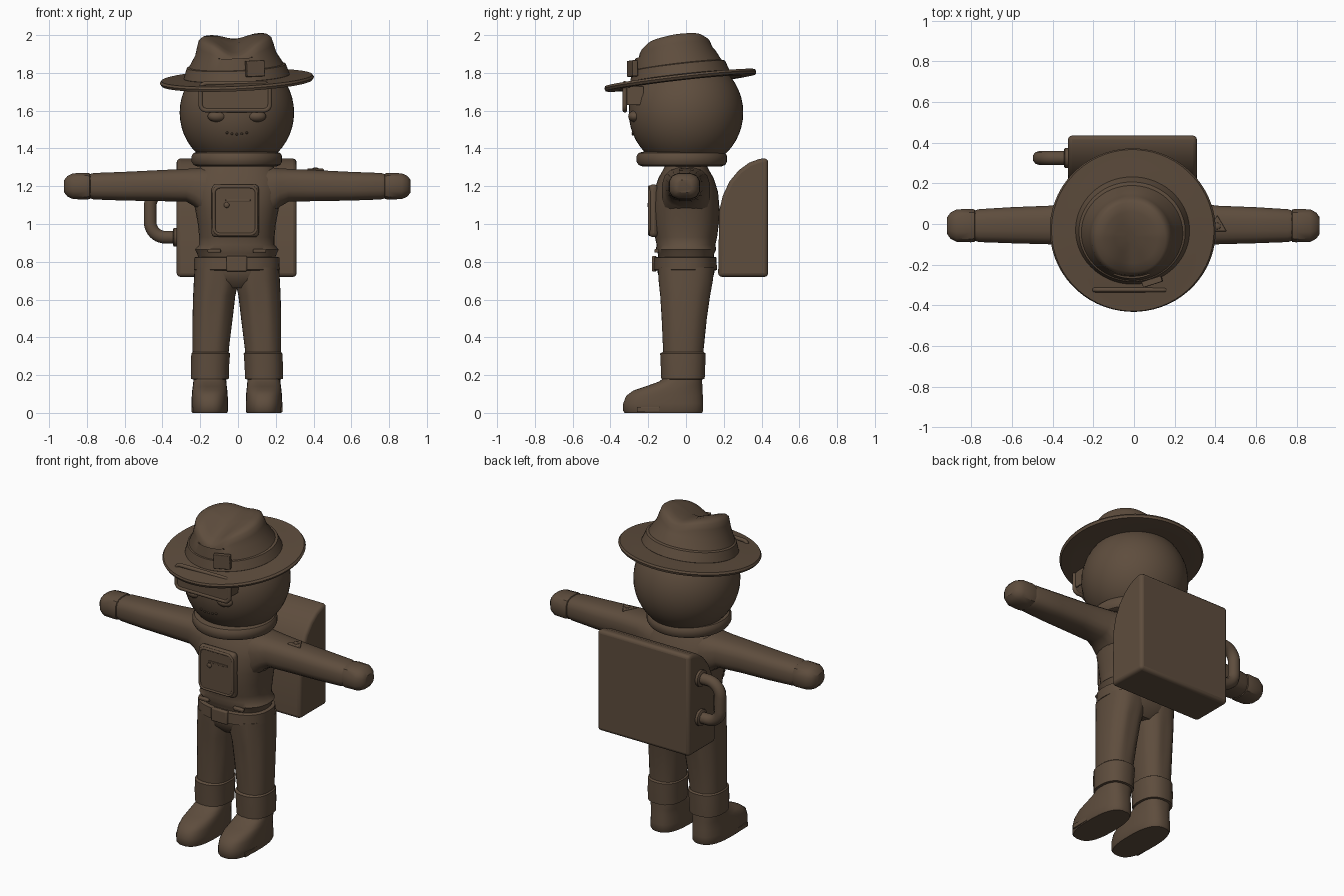
import bpy, bmesh, math
from mathutils import Matrix, Vector

old = bpy.data.objects.get("Cube")
if old:
    bpy.data.objects.remove(old, do_unlink=True)

brown = bpy.data.materials.new("warm_brown")
brown.use_nodes = True
COLOUR = (0.112, 0.074, 0.047, 1)
brown.diffuse_color = COLOUR
brown.node_tree.nodes["Principled BSDF"].inputs["Base Color"].default_value = COLOUR
MID = -0.006  # body centre line in x


def activate(ob):
    bpy.ops.object.select_all(action='DESELECT')
    ob.select_set(True)
    bpy.context.view_layer.objects.active = ob


def finish(name, bm, bevel=0, angle=35):
    bmesh.ops.recalc_face_normals(bm, faces=bm.faces)
    me = bpy.data.meshes.new(name)
    bm.to_mesh(me)
    bm.free()
    me.materials.append(brown)
    ob = bpy.data.objects.new(name, me)
    bpy.context.collection.objects.link(ob)
    activate(ob)
    bpy.ops.object.shade_smooth_by_angle(angle=math.radians(angle))
    if bevel:
        mod = ob.modifiers.new("soft_edges", 'BEVEL')
        mod.width, mod.segments = bevel, 3
    return ob


def loft(name, rings, axis='z', n=32, power=2.0, shape=None, angle=35):
    """Rings are (position, centre_a, centre_b, radius_a, radius_b) along the axis."""
    bm = bmesh.new()
    loops = []
    for p, ca, cb, ra, rb in rings:
        loop = []
        for i in range(n):
            t = math.tau * (i + 0.5) / n
            c, s = math.cos(t), math.sin(t)
            a = ca + ra * math.copysign(abs(c) ** (2 / power), c)
            b = cb + rb * math.copysign(abs(s) ** (2 / power), s)
            co = Vector((a, b, p)) if axis == 'z' else Vector((p, a, b))
            loop.append(bm.verts.new(shape(co, t) if shape else co))
        loops.append(loop)
    for lo, hi in zip(loops, loops[1:]):
        for i in range(n):
            j = (i + 1) % n
            bm.faces.new((lo[i], lo[j], hi[j], hi[i]))
    bm.faces.new(loops[0][::-1])
    bm.faces.new(loops[-1])
    return finish(name, bm, angle=angle)


def box(name, centre, size, bevel=0.01, rot=None):
    bm = bmesh.new()
    m = Matrix.Translation(centre) @ (rot or Matrix()) @ Matrix.Diagonal((*size, 1))
    bmesh.ops.create_cube(bm, size=1, matrix=m)
    return finish(name, bm, bevel)


def ball(name, centre, size, seg=24):
    bm = bmesh.new()
    m = Matrix.Translation(centre) @ Matrix.Diagonal((*size, 1))
    bmesh.ops.create_uvsphere(bm, u_segments=seg, v_segments=seg // 2, radius=1, matrix=m)
    return finish(name, bm)


def tube(name, points, radius, closed=False):
    cu = bpy.data.curves.new(name, 'CURVE')
    cu.dimensions = '3D'
    cu.bevel_depth, cu.bevel_resolution, cu.use_fill_caps = radius, 3, True
    sp = cu.splines.new('POLY')
    sp.points.add(len(points) - 1)
    for pt, co in zip(sp.points, points):
        pt.co = (*co, 1)
    sp.use_cyclic_u = closed
    cu.materials.append(brown)
    ob = bpy.data.objects.new(name, cu)
    bpy.context.collection.objects.link(ob)
    activate(ob)
    bpy.ops.object.convert(target='MESH')
    bpy.ops.object.shade_smooth_by_angle(angle=math.radians(40))


def arc(cx, cz, r, start, y, steps=6):
    angles = [math.radians(start + 90 * i / steps) for i in range(steps + 1)]
    return [(cx + r * math.cos(a), y, cz + r * math.sin(a)) for a in angles]


def frame(name, x0, x1, z0, z1, y, corner, radius):
    tube(name, arc(x1 - corner, z1 - corner, corner, 0, y)
         + arc(x0 + corner, z1 - corner, corner, 90, y)
         + arc(x0 + corner, z0 + corner, corner, 180, y)
         + arc(x1 - corner, z0 + corner, corner, 270, y), radius, True)


# Head and face
ball("head", (MID, 0, 1.59), (0.303, 0.303, 0.303), 48)
for side in (-1, 1):
    ball("eye", (MID + side * 0.105, -0.272, 1.57), (0.05, 0.034, 0.03))
    box("visor_arm", (-0.015 + side * 0.178, -0.275, 1.68), (0.012, 0.1, 0.1), 0.004)
for i in range(-2, 3):
    ball("mouth_dot", (MID + i * 0.026, -0.281, 1.475 + 0.002 * i * i), (0.007,) * 3, 8)
box("visor_plate", (-0.015, -0.322, 1.67), (0.36, 0.014, 0.13), 0.006)
frame("visor_frame", -0.198, 0.168, 1.602, 1.745, -0.324, 0.03, 0.012)

# Collar ring
loft("collar_ring", [(z, MID, -0.022, r, r) for z, r in
     ((1.305, .21), (1.313, .23), (1.33, .24), (1.36, .24), (1.376, .23), (1.384, .2))], n=48)

# Hat, built level then tilted back and sideways
tilt = (Matrix.Translation((MID, -0.03, 1.762))
        @ Matrix.Rotation(math.radians(6.5), 4, 'X') @ Matrix.Rotation(math.radians(-2.5), 4, 'Y'))


def crease(co, t):
    """Pinched crown: a dip along the middle, deepest at the front."""
    if co.z > 0.17:
        depth = 0.035 + 0.035 * max(0, min(1, (0.08 - co.y) / 0.25))
        co.z -= depth * math.exp(-(co.x / 0.09) ** 2)
        co.z -= 0.02 * max(0, -co.y / 0.2)
    return co


brim = loft("hat_brim", [(-.004, 0, 0, .25, .25), (-.016, 0, 0, .33, .33), (-.014, 0, 0, .4, .4),
     (0, 0, 0, .409, .405), (.012, 0, 0, .4, .4), (.014, 0, 0, .33, .33), (.02, 0, 0, .26, .25)], n=64)
crown = loft("hat_crown", [(z, 0, y, rx, ry) for z, y, rx, ry in
     ((0, 0, .28, .262), (.03, 0, .268, .252), (.08, -.005, .25, .235), (.14, -.012, .215, .212),
      (.19, -.015, .202, .203), (.222, -.015, .192, .194), (.238, -.015, .172, .174),
      (.243, -.015, .13, .13), (.245, -.015, .08, .08), (.245, -.015, .03, .03))],
     n=64, shape=crease, angle=50)
band = loft("hat_band", [(z, 0, 0, rx, ry) for z, rx, ry in
     ((.015, .277, .262), (.02, .281, .266), (.075, .262, .247), (.08, .25, .235))], n=64)
patch = box("hat_patch", (0.1, -0.245, 0.085), (0.1, 0.03, 0.085), 0.004,
            Matrix.Rotation(math.radians(-6), 4, 'X') @ Matrix.Rotation(math.radians(18), 4, 'Z'))
for ob in (brim, crown, band, patch):
    ob.data.transform(tilt)

# Torso
loft("torso", [(z, MID, 0, rx, ry) for z, rx, ry in
     ((.8, .195, .145), (.845, .212, .15), (.865, .222, .16), (.89, .2, .156), (.93, .2, .165),
      (1.0, .207, .174), (1.08, .222, .178), (1.17, .24, .17), (1.24, .235, .148),
      (1.29, .205, .12), (1.33, .17, .1))], n=40, power=2.4, angle=45)

# Chest panel with rim, slot and knob
box("chest_panel", (-0.015, -0.172, 1.07), (0.25, 0.048, 0.28), 0.022)
frame("chest_panel_rim", -0.128, 0.098, 0.945, 1.197, -0.193, 0.035, 0.008)
box("chest_slot", (0.0, -0.196, 1.125), (0.13, 0.008, 0.012), 0.003)
ball("chest_knob", (-0.06, -0.197, 1.1), (0.015, 0.008, 0.015), 12)

# Belt and buckle
loft("belt", [(z, MID, -0.004, rx, rx - .06) for z, rx in
     ((.755, .222), (.758, .228), (.822, .226), (.826, .218))], n=40, power=2.4)
box("belt_buckle", (-0.007, -0.168, 0.79), (0.11, 0.026, 0.082), 0.008)
for side in (-1, 1):
    box("belt_loop", (MID + side * 0.12, -0.155, 0.858), (0.07, 0.025, 0.02), 0.006)

# Hips
loft("hips", [(.66, MID, 0, .1, .1), (.7, MID, 0, .19, .14),
     (.74, MID, 0, .22, .15), (.78, MID, 0, .222, .155)], n=40, power=2.4)


def pleats(co, t):
    """Shallow trouser folds, fading out at both ends."""
    fade = max(0, min(1, (co.z - 0.34) / 0.15, (0.74 - co.z) / 0.1))
    co.y *= 1 - 0.05 * fade * (0.5 + 0.5 * math.cos(8 * t))
    return co


# Arms, hands, legs and shoes
for side, label in ((1, "left"), (-1, "right")):
    def arm_rings(rows):
        return [(MID / 2 + side * x, y, z, ry, rz) for x, y, z, ry, rz in rows]

    def leg_rings(rows):
        return [(z, MID + side * (a + b) / 2, (f + k) / 2, (b - a) / 2, (k - f) / 2)
                for z, a, b, f, k in rows]

    loft(label + "_arm", arm_rings((
        (.1, 0, 1.15, .13, .15), (.19, 0, 1.175, .128, .125), (.225, 0, 1.193, .118, .103),
        (.27, 0, 1.205, .108, .088), (.42, -.005, 1.203, .096, .083), (.6, -.006, 1.2, .09, .077),
        (.76, -.008, 1.2, .082, .071), (.785, -.008, 1.2, .074, .064))), 'x', 16, 2.8)
    loft(label + "_hand", arm_rings((
        (.775, -.008, 1.2, .07, .06), (.782, -.008, 1.2, .082, .07), (.8, -.008, 1.2, .084, .072),
        (.87, -.008, 1.2, .082, .07), (.9, -.008, 1.2, .066, .056),
        (.917, -.008, 1.2, .042, .034))), 'x', 12, 2.8)
    loft(label + "_leg", leg_rings((
        (.28, .045, .232, -.12, .092), (.34, .042, .235, -.122, .094), (.5, .022, .235, -.134, .115),
        (.62, .008, .232, -.142, .133), (.7, -.01, .228, -.148, .145),
        (.77, -.01, .224, -.15, .15))), n=40, power=2.4, shape=pleats)
    loft(label + "_cuff", leg_rings((
        (.178, .05, .235, -.125, .09), (.18, .042, .245, -.132, .1), (.25, .04, .245, -.135, .103),
        (.315, .035, .242, -.138, .105), (.322, .045, .235, -.125, .095))), n=20, power=2.4)
    loft(label + "_shoe", leg_rings((
        (0, .052, .236, -.325, .085), (.01, .047, .241, -.333, .092), (.05, .047, .241, -.333, .092),
        (.09, .048, .239, -.318, .09), (.118, .05, .237, -.28, .088), (.14, .053, .234, -.215, .087),
        (.165, .055, .231, -.145, .086), (.19, .058, .229, -.11, .085),
        (.23, .06, .225, -.1, .08))), n=32, power=2.6, angle=45)
    box(label + "_sole_patch", (MID + side * 0.236, -0.2, 0.018), (0.01, 0.12, 0.026), 0.002)

# Triangular badge on the left shoulder
bm = bmesh.new()
bmesh.ops.create_cone(bm, cap_ends=True, segments=3, radius1=0.055, radius2=0.05, depth=0.012,
                      matrix=Matrix.Translation((0.41, -0.01, 1.288)))
finish("shoulder_badge", bm, 0.004)
ball("badge_stud", (0.41, -0.01, 1.292), (0.018, 0.018, 0.008), 12)

# Backpack: side profile with a sloping rounded shoulder
bm = bmesh.new()
profile = [(.17, .72), (.435, .72), (.435, 1.348), (.39, 1.345), (.335, 1.325), (.28, 1.285),
           (.23, 1.225), (.195, 1.15), (.176, 1.07)]
face = bm.faces.new([bm.verts.new((-0.325, y, z)) for y, z in profile])
out = bmesh.ops.extrude_face_region(bm, geom=[face])
bmesh.ops.translate(bm, vec=(0.635, 0, 0),
                    verts=[v for v in out["geom"] if isinstance(v, bmesh.types.BMVert)])
finish("backpack", bm, 0.02)

# Hose on the right of the backpack, with a fitting at each end
LOW, HIGH, BACK = 0.93, 1.175, 0.325
tube("hose", [(-0.31, BACK, HIGH)] + arc(-0.385, HIGH - 0.08, 0.08, 90, BACK, 10)
     + arc(-0.385, LOW + 0.08, 0.08, 180, BACK, 10) + [(-0.31, BACK, LOW)], 0.035)
for z in (LOW, HIGH):
    loft("hose_fitting", [(x, BACK, z, r, r) for x, r in
         ((-.345, .042), (-.34, .05), (-.322, .05), (-.31, .05))], 'x', 16)
